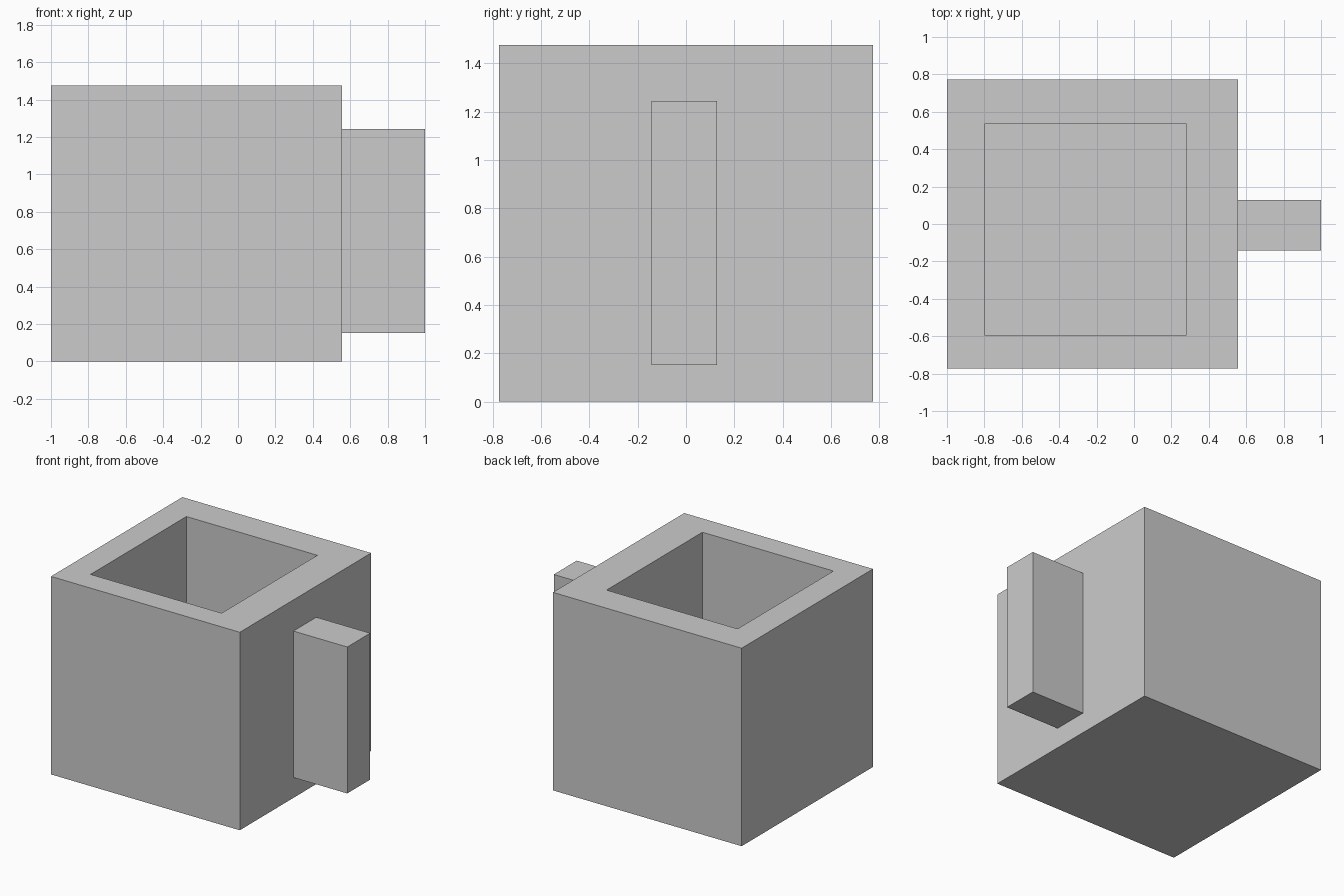
import bpy
import bmesh

if "Cube" in bpy.data.objects:
    bpy.data.objects.remove(bpy.data.objects["Cube"])


def box_bmesh(lo, hi):
    bm = bmesh.new()
    bmesh.ops.create_cube(bm, size=1)
    for v in bm.verts:
        v.co = [lo[i] if v.co[i] < 0 else hi[i] for i in range(3)]
    return bm


def add_object(name, bm):
    bmesh.ops.recalc_face_normals(bm, faces=bm.faces)
    mesh = bpy.data.meshes.new(name)
    bm.to_mesh(mesh)
    bm.free()
    obj = bpy.data.objects.new(name, mesh)
    bpy.context.collection.objects.link(obj)
    return obj


# Square cup body with an off-centre rectangular cavity
TOP, FLOOR = 1.475, 0.2
bm = box_bmesh((-1, -0.773, 0), (0.556, 0.773, TOP))
opening = max(bm.faces, key=lambda f: f.calc_center_median().z)
bmesh.ops.inset_region(bm, faces=[opening], thickness=0.2)
mid = opening.calc_center_median()
for v in opening.verts:
    v.co.x = -0.80 if v.co.x < mid.x else 0.28
    v.co.y = -0.593 if v.co.y < mid.y else 0.535
floor = bmesh.ops.extrude_discrete_faces(bm, faces=[opening])["faces"][0]
for v in floor.verts:
    v.co.z = FLOOR
add_object("cup_body", bm)

# Solid slab handle on the right side
add_object("handle", box_bmesh((0.556, -0.142, 0.152), (1.0, 0.128, 1.243)))
